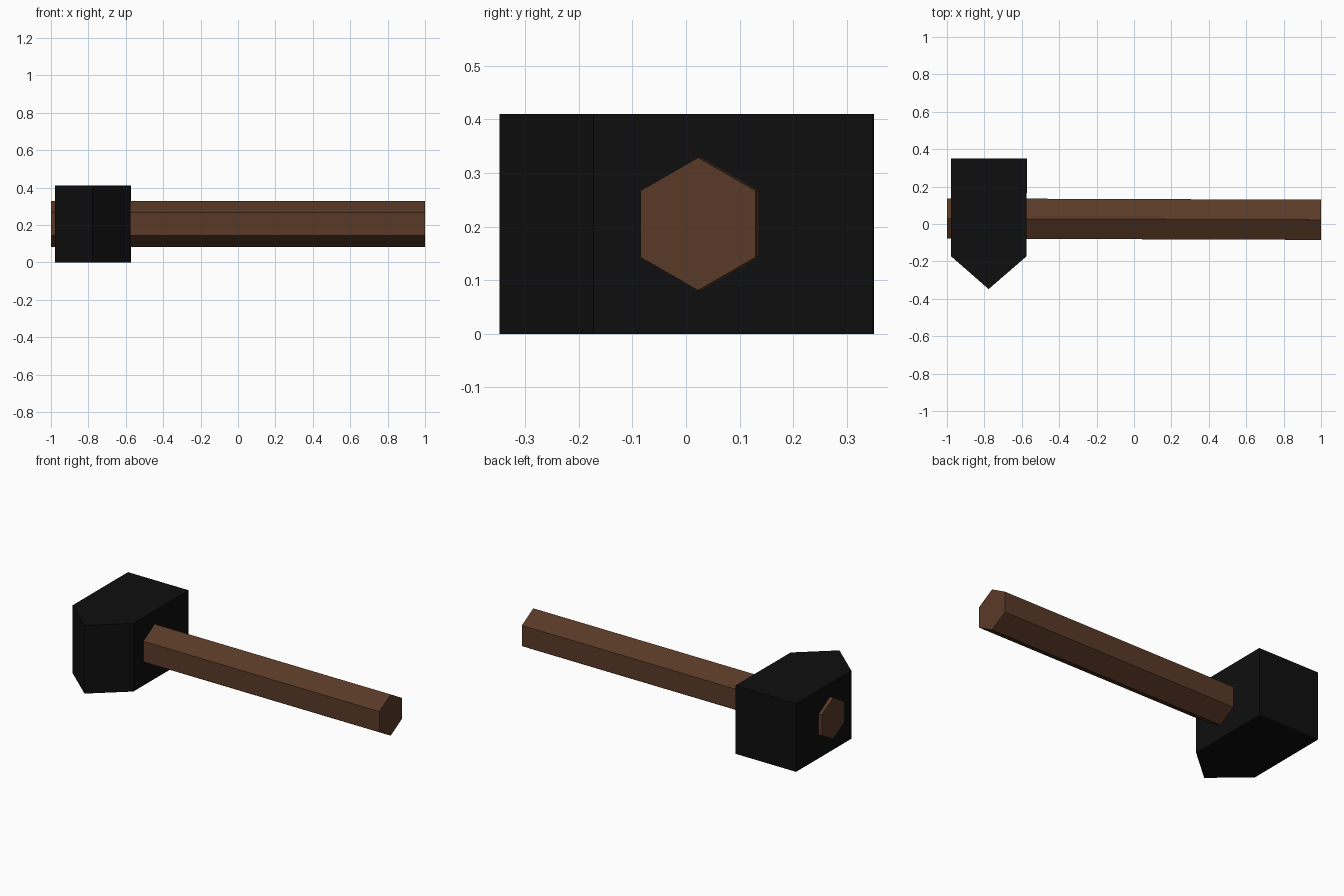
import bpy, math
from mathutils import Matrix

if "Cube" in bpy.data.objects:
    bpy.data.objects.remove(bpy.data.objects["Cube"])


def material(name, rgb):
    m = bpy.data.materials.new(name)
    m.diffuse_color = (*rgb, 1)
    m.use_nodes = True
    m.node_tree.nodes["Principled BSDF"].inputs["Base Color"].default_value = m.diffuse_color
    return m


def prism(name, profile, to_3d, start, end, mat):
    """Extrude a closed 2D profile between two positions on its axis."""
    n = len(profile)
    verts = [to_3d(a, b, t) for t in (start, end) for a, b in profile]
    faces = [tuple(reversed(range(n))), tuple(range(n, 2 * n))]
    faces += [(i, (i + 1) % n, n + (i + 1) % n, n + i) for i in range(n)]
    mesh = bpy.data.meshes.new(name)
    mesh.from_pydata(verts, [], faces)
    mesh.materials.append(mat)
    obj = bpy.data.objects.new(name, mesh)
    bpy.context.collection.objects.link(obj)
    return obj


wood = material("brown wood", (0.1, 0.042, 0.02))
iron = material("black iron", (0.0045, 0.0045, 0.0045))

# The whole hammer is turned very slightly about the vertical
yaw = Matrix.Rotation(math.radians(-0.2), 4, 'Z')

# Hexagonal handle, running right through the head
hexagon = [(0.124 * math.cos(math.radians(30 + 60 * i)) + 0.026,
            0.124 * math.sin(math.radians(30 + 60 * i)) + 0.205) for i in range(6)]
handle = prism("handle", hexagon, lambda y, z, x: (x, y, z), -1.0, 1.0, wood)
handle.data.transform(yaw)

# Block head with a wedge at the front
outline = [(-0.979, 0.35), (-0.979, -0.172), (-0.776, -0.348),
           (-0.574, -0.172), (-0.574, 0.35)]
head = prism("hammer_head", outline, lambda x, y, z: (x, y, z), 0.0, 0.41, iron)
head.data.transform(Matrix.Translation((-0.776, 0, 0)) @ yaw
                    @ Matrix.Translation((0.776, 0, 0)))
